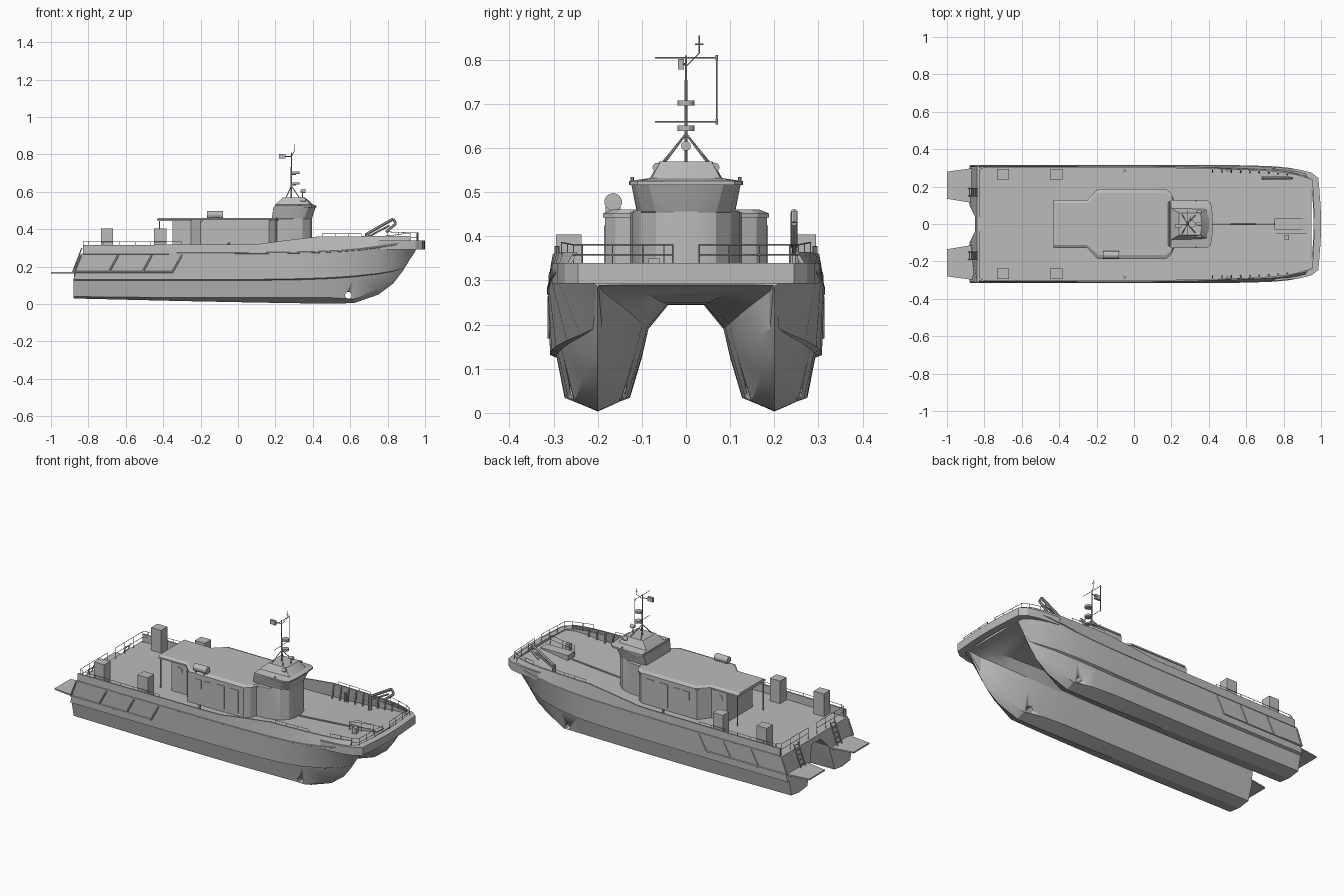
import bpy, bmesh, math
from mathutils import Vector

cube = bpy.data.objects.get("Cube")
if cube:
    bpy.data.objects.remove(cube, do_unlink=True)

GREY = (0.5, 0.5, 0.5, 1)
paint = bpy.data.materials.new("grey_paint")
paint.use_nodes = True
paint.diffuse_color = GREY
paint.node_tree.nodes["Principled BSDF"].inputs["Base Color"].default_value = GREY
SIDES = (1, -1)


def finish(name, bm):
    bmesh.ops.recalc_face_normals(bm, faces=bm.faces)
    mesh = bpy.data.meshes.new(name)
    bm.to_mesh(mesh)
    bm.free()
    mesh.materials.append(paint)
    ob = bpy.data.objects.new(name, mesh)
    bpy.context.collection.objects.link(ob)
    bpy.ops.object.select_all(action='DESELECT')
    bpy.context.view_layer.objects.active = ob
    ob.select_set(True)
    bpy.ops.object.shade_smooth_by_angle(angle=math.radians(20))
    return ob


def loft(bm, rings):
    vs = [[bm.verts.new(p) for p in r] for r in rings]
    n = len(vs[0])
    for a, b in zip(vs, vs[1:]):
        for i in range(n):
            j = (i + 1) % n
            bm.faces.new((a[i], a[j], b[j], b[i]))
    bm.faces.new(vs[0])
    bm.faces.new(vs[-1])


def tube(bm, p, q, r=0.003, n=6, r2=None):
    p, q = Vector(p), Vector(q)
    d = q - p
    m = d.to_track_quat('Z', 'Y').to_matrix().to_4x4()
    m.translation = (p + q) / 2
    bmesh.ops.create_cone(bm, cap_ends=True, segments=n, radius1=r,
                          radius2=r if r2 is None else r2, depth=d.length, matrix=m)


def box(bm, lo, hi):
    loft(bm, [[(x, lo[1], lo[2]), (x, hi[1], lo[2]), (x, hi[1], hi[2]), (x, lo[1], hi[2])]
              for x in (lo[0], hi[0])])


def chain(bm, pts, r=0.003):
    for p, q in zip(pts, pts[1:]):
        tube(bm, p, q, r)


def both(half):
    """Close a half plan (x, y) by mirroring it across y = 0."""
    return half + [(x, -y) for x, y in reversed(half)]


def plan(half, z):
    return [(x, y, z) for x, y in both(half)]


def interp(table, x):
    for (x0, *a), (x1, *b) in zip(table, table[1:]):
        if x <= x1:
            t = max(0, (x - x0) / (x1 - x0))
            return [u + (v - u) * t for u, v in zip(a, b)]
    return table[-1][1:]


# Twin hull: x, keel z, bilge z, bilge fullness, chine z, chine fullness, tunnel z, deck z, deck half width
STATIONS = [
    (-.88, .03, .04, 1, .125, 1, .245, .27, .31),
    (-.3, .016, .034, 1, .125, 1, .245, .27, .312),
    (.1, .008, .034, 1, .126, 1, .245, .272, .313),
    (.35, .004, .036, .99, .13, 1, .245, .275, .313),
    (.5, .003, .034, .9, .136, .97, .246, .28, .313),
    (.62, .005, .026, .7, .145, .88, .25, .287, .311),
    (.75, .05, .082, .42, .16, .65, .262, .305, .306),
    (.83, .11, .125, .12, .175, .36, .272, .317, .298),
    (.88, .175, .18, .03, .19, .1, .28, .325, .288),
    (.92, .24, .243, .02, .246, .05, .287, .33, .276),
    (.95, .283, .285, .01, .287, .02, .29, .335, .262)]


def section(x, zk, zb, wb, zc, w, wet, dz, dy):
    half = [(.04 + .1 * (1 - w), wet), (.2 - .115 * w, wet - .055 * w), (.2 - .1 * w, zc),
            (.2 - .073 * wb, zb), (.2, zk), (.2 + .075 * wb, zb), (.2 + .093 * w, zc),
            (.2 + .108 * w, zc + .006 * w), (dy, dz)]
    rake = .4 if x < -.8 else 0
    ring = half + [(-y, z) for y, z in reversed(half)]
    return [(x + rake * max(0, z - .17), y, z) for y, z in ring]


bm = bmesh.new()
loft(bm, [section(*s) for s in STATIONS])
hull = finish("twin_hull", bm)

# Thruster tunnels pierced through both hulls
bm = bmesh.new()
tube(bm, (.59, -.5, .047), (.59, .5, .047), .018, 16)
cutter = finish("thruster_cutter", bm)
cutter.hide_render = True
mod = hull.modifiers.new("thruster_holes", 'BOOLEAN')
mod.operation, mod.solver, mod.object = 'DIFFERENCE', 'EXACT', cutter
bpy.context.view_layer.objects.active = hull
bpy.ops.object.modifier_apply(modifier=mod.name)
bpy.data.objects.remove(cutter, do_unlink=True)

# Bulwark walls leaning inward towards the bow, inner ribs, and rubbing strakes
TOP = [(-.83, .315), (.1, .32), (.25, .34), (.42, .36), (.93, .365)]
XS = [-.83, -.4, 0, .1, .25, .42, .55, .65, .75, .83, .88, .92]


def bulwark_edge(x):
    dz, dy = interp(STATIONS, x)[-2:]
    return dy, dz, dy - .002 - .022 * max(0, x), interp(TOP, x)[0]


bm, strake = bmesh.new(), bmesh.new()
for s in SIDES:
    rings, line = [], []
    for x in XS:
        dy, dz, ty, tz = bulwark_edge(x)
        rings.append([(x, s * y, z) for y, z in
                      ((dy, dz - .004), (ty, tz), (ty - .008, tz), (dy - .01, dz - .004))])
        line.append((x, s * (dy - .002), dz))
    loft(bm, rings)
    chain(strake, line, .005)
    for k in range(9):
        x = .42 + k * .05
        dy, dz, ty, tz = bulwark_edge(x)
        tube(bm, (x, s * (dy - .035), dz), (x, s * (ty - .008), tz), .004)
finish("bulwark", bm)
finish("rubbing_strake", strake)

# Slanted fender frames on the aft sides
bm = bmesh.new()
for s in SIDES:
    y = s * .31
    chain(bm, [(-.84, y, .262), (-.875, y, .172), (-.35, y, .172), (-.3, y, .262)], .005)
    for x in (-.69, -.51):
        tube(bm, (x, y, .172), (x + .05, y, .262), .005)
finish("side_fender_frames", bm)

# Heavy bow fender with a square front and cut corners
bm = bmesh.new()
PATH = [(.74, .304), (.86, .292), (.93, .274), (.966, .245), (.976, .12), (.98, .05)]
loft(bm, [[(x - .02, y * .94, .293), (x + .02, y, .293), (x + .02, y, .34), (x - .02, y * .94, .34)]
          for x, y in both(PATH)])
finish("bow_fender", bm)

# Stern platforms and ladders
bm = bmesh.new()
for s in SIDES:
    loft(bm, [[(x, s * a, z), (x, s * b, z), (x, s * b, z + .008), (x, s * a, z + .008)]
              for x, a, b, z in ((-.85, .11, .3, .163), (-1, .135, .28, .163))])
    for y in (.15, .19):
        tube(bm, (-.885, s * y, .17), (-.835, s * y, .3), .003)
    for k in range(5):
        x, z = -.88 + k * .01, .185 + k * .026
        tube(bm, (x, s * .15, z), (x, s * .19, z), .003)
finish("stern_platforms", bm)

# Deckhouse with overhanging roof
HOUSE = [(-.35, .118), (-.25, .118), (-.2, .183), (.165, .183), (.195, .16), (.21, .125)]
ROOF = [(-.43, .127), (-.25, .127), (-.19, .188), (.17, .188), (.2, .163), (.215, .128)]
bm = bmesh.new()
loft(bm, [plan(HOUSE, .26), plan(HOUSE, .445)])
finish("deckhouse", bm)
bm = bmesh.new()
loft(bm, [plan(ROOF, .443), plan(ROOF, .452), plan([(x, y * .88) for x, y in ROOF], .461)])
for s in SIDES:
    tube(bm, (-.42, s * .12, .265), (-.42, s * .12, .446), .003)
finish("deckhouse_roof", bm)

# Doors, windows and round ports as thin plates
bm = bmesh.new()
for s in SIDES:
    for x in (-.01, .08):
        box(bm, (x, s * .181, .29), (x + .05, s * .186, .425))
    for x in (-.15, -.09):
        box(bm, (x, s * .181, .37), (x + .04, s * .186, .42))
    tube(bm, (-.3, s * .113, .4), (-.3, s * .122, .4), .022, 12)
finish("doors_and_windows", bm)

# Wheelhouse: rounded base, flared window band, square roof plate and low hipped top
BASE = [(.18, .127), (.28, .122), (.345, .102), (.382, .068), (.396, .025)]
NECK = [(.18, .112), (.31, .111), (.355, .1), (.385, .07), (.396, .03)]
BAND = [(.19, .124), (.34, .124), (.375, .115), (.405, .085), (.415, .04)]
PLATE = [(.195, .128), (.34, .129), (.39, .127), (.412, .11), (.42, .05)]
HIP = [(.2, .082), (.25, .082), (.3, .082), (.385, .078), (.4, .03)]
PEAK = [(.24, .06), (.26, .06), (.3, .06), (.355, .058), (.36, .03)]
bm = bmesh.new()
loft(bm, [plan(BASE, .265), plan(BASE, .454), plan(NECK, .458), plan(BAND, .518)])
finish("wheelhouse", bm)
bm = bmesh.new()
loft(bm, [plan(PLATE, .516), plan(PLATE, .525), plan(HIP, .532), plan(PEAK, .57)])
finish("wheelhouse_roof", bm)

# Mast with tripod, radars, spreaders and aerials
bm = bmesh.new()
X = .285
tube(bm, (X, 0, .56), (X, 0, .81), .004, 8, .0025)
for dx, y in ((-.03, .055), (-.03, -.055), (.045, .05), (.045, -.05)):
    tube(bm, (X + dx, y, .565), (X, 0, .632), .0025)
for z in (.645, .702):
    tube(bm, (X + .025, 0, z - .006), (X + .025, 0, z + .006), .019, 16)
    tube(bm, (X, 0, z - .009), (X + .025, 0, z - .009), .003)
for z in (.66, .805):
    tube(bm, (X, -.07, z), (X, .07, z), .0015)
    tube(bm, (X, .07, z - .006), (X, .07, z + .006), .003)
tube(bm, (X, .07, .66), (X, .07, .805), .0015)
chain(bm, [(X, 0, .785), (X + .015, .03, .815), (X + .015, .03, .855)], .0015)
tube(bm, (X + .015, .02, .835), (X + .015, .04, .835), .0015)
box(bm, (X - .065, -.018, .778), (X - .03, -.004, .802))
tube(bm, (X - .065, -.01, .79), (X, 0, .79), .0025)
finish("mast", bm)
bm = bmesh.new()
for y, z in ((.065, .556), (-.065, .556), (0, .605)):
    tube(bm, (.335, y, z), (.36, y, z), .008, 12, .011)
    tube(bm, (.345, y, z - .035), (.345, y, z), .003)
for s in SIDES:
    tube(bm, (.33, s * .122, .52), (.33, s * .122, .535), .004)
finish("searchlights", bm)

# Liferaft canister on its cradle
bm = bmesh.new()
tube(bm, (-.165, -.165, .478), (-.08, -.165, .478), .02, 14)
for x in (-.15, -.095):
    box(bm, (x - .004, -.182, .45), (x + .004, -.148, .476))
finish("liferaft", bm)

# Deck lockers and foredeck gear
bm = bmesh.new()
for s in SIDES:
    for x in (-.7, -.415):
        box(bm, (x - .033, s * .237, .26), (x + .033, s * .295, .404))
finish("deck_lockers", bm)
bm = bmesh.new()
tube(bm, (.39, 0, .278), (.75, 0, .306), .005)
box(bm, (.75, -.03, .295), (.93, .03, .336))
box(bm, (.805, -.085, .3), (.83, -.06, .35))
for s in SIDES:
    for x in (-.05, .5):
        tube(bm, (x, s * .285, .27), (x, s * .285, .33), .007, 8)
finish("foredeck_gear", bm)

# Folding crane on the left bow
bm = bmesh.new()
tube(bm, (.69, .245, .29), (.69, .245, .38), .011, 10)
tube(bm, (.69, .245, .375), (.83, .245, .455), .008, 8)
tube(bm, (.7, .245, .362), (.81, .245, .42), .005, 8)
chain(bm, [(.83, .245, .455), (.845, .245, .43), (.79, .245, .385)], .007)
finish("crane", bm)

# Guard rails round the bow, sides and stern
bm = bmesh.new()


def rail(pts, height, rows=2):
    for k in range(1, rows + 1):
        chain(bm, [(x, y, z + height * k / rows) for x, y, z in pts], .0015)
    for p, q in zip(pts, pts[1:]):
        p, q = Vector(p), Vector(q)
        n = max(1, round((q - p).length / .08))
        for k in range(n + 1):
            v = p.lerp(q, k / n)
            tube(bm, v, v + Vector((0, 0, height)), .0015)


for s in SIDES:
    rail([(.8, s * .282, .34), (.92, s * .255, .335), (.955, s * .235, .335), (.965, s * .03, .335)], .046)
    rail([(.45, s * .297, .355), (.66, s * .288, .355)], .022, 1)
    rail([(-.8, s * .303, .27), (-.825, s * .29, .27), (-.825, s * .04, .27)], .065)
    rail([(-.8, s * .305, .31), (-.3, s * .306, .31)], .022, 1)
rail([(.76, -.05, .31), (.92, -.05, .33)], .05)
finish("guard_rails", bm)
